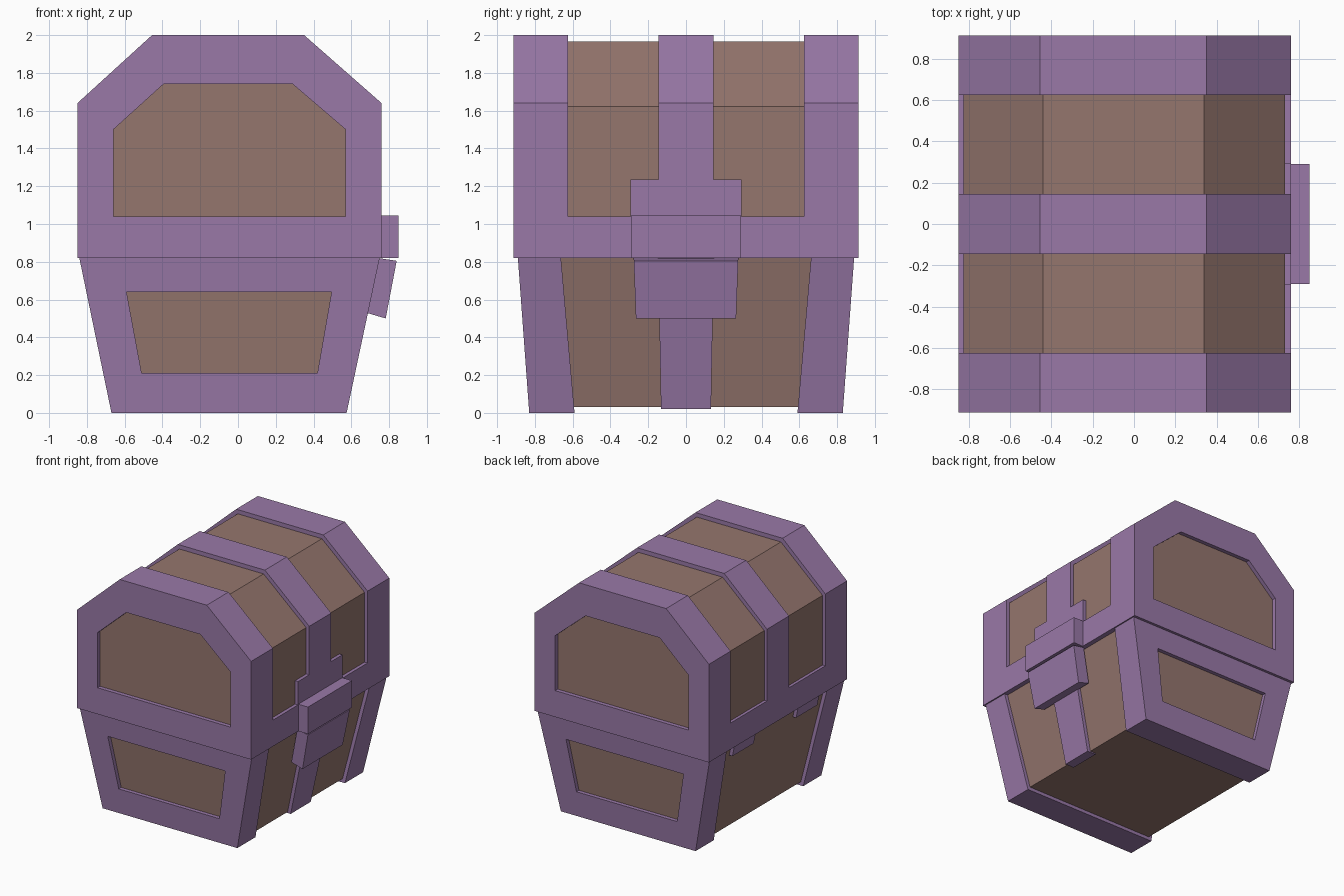
import bpy, bmesh

if "Cube" in bpy.data.objects:
    bpy.data.objects.remove(bpy.data.objects["Cube"])


def material(name, rgb):
    m = bpy.data.materials.new(name)
    m.diffuse_color = (*rgb, 1)
    m.use_nodes = True
    m.node_tree.nodes["Principled BSDF"].inputs["Base Color"].default_value = m.diffuse_color
    return m


METAL = material("purple_metal", (0.32, 0.19, 0.39))
WOOD = material("brown_wood", (0.30, 0.18, 0.155))


def loft(name, loops, mat, ring=False):
    """Skin matching loops of points; a ring joins last to first, otherwise cap the ends."""
    bm = bmesh.new()
    rows = [[bm.verts.new(p) for p in loop] for loop in loops]
    n = len(rows[0])
    pairs = list(zip(rows, rows[1:])) + ([(rows[-1], rows[0])] if ring else [])
    for a, b in pairs:
        for i in range(n):
            j = (i + 1) % n
            bm.faces.new((a[i], a[j], b[j], b[i]))
    if not ring:
        bm.faces.new(rows[0])
        bm.faces.new(rows[-1])
    bmesh.ops.recalc_face_normals(bm, faces=bm.faces)
    me = bpy.data.meshes.new(name)
    bm.to_mesh(me)
    bm.free()
    me.materials.append(mat)
    ob = bpy.data.objects.new(name, me)
    bpy.context.collection.objects.link(ob)
    return ob


def at_y(profile, y):
    """Place an (x, z) profile at depth y, where y may be a function of z."""
    return [(x, y(z) if callable(y) else y, z) for x, z in profile]


def prism(name, profile, y0, y1, mat):
    return loft(name, [at_y(profile, y0), at_y(profile, y1)], mat)


def frame(name, outer, inner, y_out, y_in):
    return loft(name, [at_y(outer, y_out), at_y(inner, y_out),
                       at_y(inner, y_in), at_y(outer, y_in)], METAL, ring=True)


def rect(x0, x1, z0, z1):
    return [(x0, z0), (x1, z0), (x1, z1), (x0, z1)]


def slope(bottom, top, sign=1):
    """Linear value running from z = 0 to the lid seam."""
    return lambda z: sign * (bottom + (top - bottom) * z / SEAM)


SEAM = 0.82
LEFT, RIGHT = slope(-0.67, -0.84), slope(0.575, 0.75)

lid_outer = [(-0.85, SEAM), (0.76, SEAM), (0.76, 1.64), (0.35, 2), (-0.455, 2), (-0.85, 1.64)]
lid_inner = [(-0.66, 1.04), (0.57, 1.04), (0.57, 1.5), (0.29, 1.74), (-0.395, 1.74), (-0.66, 1.5)]
lid_wood = [(-0.825, 0.84), (0.732, 0.84), (0.732, 1.622), (0.338, 1.965),
            (-0.44, 1.965), (-0.825, 1.622)]
base_outer = [(-0.67, 0), (0.575, 0), (0.75, SEAM), (-0.84, SEAM)]
base_inner = [(-0.51, 0.21), (0.42, 0.21), (0.495, 0.64), (-0.59, 0.64)]
base_wood = [(LEFT(0.03) + 0.03, 0.03), (RIGHT(0.03) - 0.03, 0.03),
             (RIGHT(SEAM) - 0.03, SEAM), (LEFT(SEAM) + 0.03, SEAM)]

# Wooden lid and base
prism("lid_wood", lid_wood, -0.878, 0.878, WOOD)
prism("base_wood", base_wood, slope(0.797, 0.857, -1), slope(0.797, 0.857), WOOD)

# End frames and hinges, mirrored front to back
for side, s in (("front", -1), ("back", 1)):
    frame(f"lid_{side}_frame", lid_outer, lid_inner, s * 0.912, s * 0.625)
    frame(f"base_{side}_frame", base_outer, base_inner,
          slope(0.83, 0.89, s), slope(0.59, 0.662, s))
    hinge = [(LEFT(0.73), 0.73), (LEFT(0.73) + 0.06, 0.73),
             (LEFT(SEAM) + 0.06, SEAM), (LEFT(SEAM), SEAM)]
    prism(f"{side}_hinge", hinge, s * 0.28, s * 0.56, METAL)

# Lid rim and centre strap
prism("lid_rim", rect(-0.85, 0.76, SEAM, 1.04), -0.625, 0.625, METAL)
prism("lid_strap", [(x, max(z, 1.04)) for x, z in lid_outer], -0.145, 0.145, METAL)

# Base centre strap, only on the latch side
strap = [(RIGHT(0.02) - 0.08, 0.02), (RIGHT(0.02), 0.02),
         (RIGHT(SEAM), SEAM), (RIGHT(SEAM) - 0.08, SEAM)]
prism("base_strap", strap, slope(0.132, 0.147, -1), slope(0.132, 0.147), METAL)

# Latch: widened plates beside the strap, fixed block and tilted tongue
for side, s in (("front", -1), ("back", 1)):
    prism(f"latch_plate_{side}", rect(0.68, 0.76, 1.04, 1.235), s * 0.145, s * 0.293, METAL)
prism("latch_block", rect(0.76, 0.85, SEAM, 1.045), -0.29, 0.29, METAL)
prism("latch_tongue", [(0.68, 0.53), (0.782, 0.5), (0.84, 0.805), (0.74, SEAM)],
      slope(0.247, 0.277, -1), slope(0.247, 0.277), METAL)
